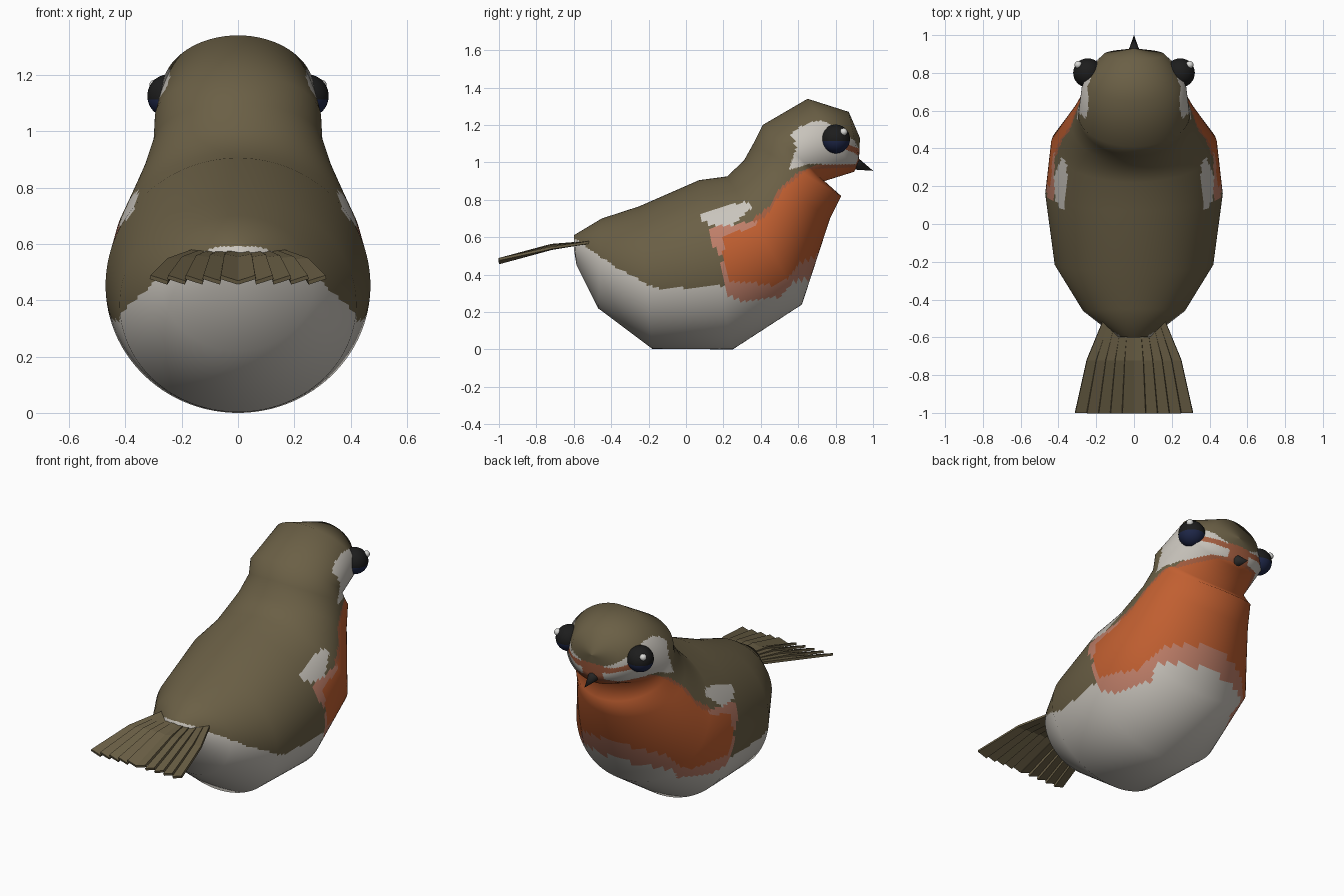
import bpy, bmesh, math
from mathutils import Vector

cube = bpy.data.objects.get("Cube")
if cube:
    bpy.data.objects.remove(cube)


def material(name, r, g, b):
    m = bpy.data.materials.new(name)
    m.use_nodes = True
    m.diffuse_color = (r, g, b, 1)
    m.node_tree.nodes["Principled BSDF"].inputs["Base Color"].default_value = (r, g, b, 1)
    return m


brown = material("olive brown", .145, .115, .06)
white = material("warm white", .58, .55, .5)
orange = material("breast orange", .53, .114, .03)
pink = material("pale orange", .52, .21, .14)
rust = material("rust", .37, .11, .05)
black = material("eye black", .012, .012, .012)
navy = material("eye navy", .013, .02, .065)
glint = material("eye glint", .7, .7, .68)
horn = material("beak horn", .022, .021, .02)


def finish(bm, name, mats):
    mesh = bpy.data.meshes.new(name)
    bm.to_mesh(mesh)
    bm.free()
    for m in mats:
        mesh.materials.append(m)
    obj = bpy.data.objects.new(name, mesh)
    bpy.context.collection.objects.link(obj)
    return obj


# Colour patches of the plumage as side outlines (y, z), later ones on top
BELLY = [(-.7, .62), (-.58, .585), (-.53, .545), (-.36, .43), (-.15, .32), (.21, .345),
         (.4, .45), (.9, .6), (.9, -.1), (-.7, -.1)]
BIB_EDGE = [(.11, .64), (.13, .57), (.19, .5), (.2, .4), (.22, .3), (.3, .25), (.5, .28),
            (.57, .36), (.9, .43), (.95, .99), (.7, .985), (.6, .95), (.5, .86), (.45, .77),
            (.34, .68), (.18, .66)]
BIB = [(.2, .61), (.35, .65), (.45, .74), (.52, .86), (.65, .965), (.95, .975), (.9, .6),
       (.7, .5), (.6, .46), (.53, .37), (.47, .34), (.24, .37), (.2, .5)]
WING_BAR = [(.07, .7), (.13, .66), (.25, .665), (.36, .76), (.34, .79), (.2, .77), (.1, .73)]
CHEEK = [(.55, .96), (.59, 1.08), (.56, 1.15), (.61, 1.19), (.7, 1.225), (.76, 1.21),
         (.84, 1.15), (.9, 1.12), (.93, 1.06), (.92, .99), (.66, .99)]
LORE = [(.82, 1.11), (.86, 1.1), (.95, 1.06), (.95, 1.02), (.9, 1.05), (.83, 1.08)]


def inside(poly, y, z):
    hit = False
    for (y1, z1), (y2, z2) in zip(poly, poly[1:] + poly[:1]):
        if (z1 > z) != (z2 > z) and y < y1 + (z - z1) * (y2 - y1) / (z2 - z1):
            hit = not hit
    return hit


def plumage(p):
    x, y, z = abs(p.x), p.y, p.z
    if inside(WING_BAR, y, z):
        return 1
    if inside(BIB, y, z):
        return 2
    if y > .85 and x < .07 and .95 < z < 1.08:
        return 4
    if inside(LORE, y, z):
        return 4
    if inside(CHEEK, y, z):
        return 1
    if inside(BIB_EDGE, y, z):
        return 4 if z > .69 else 3
    return 1 if inside(BELLY, y, z) else 0


# Body: slanted elliptical rings from rump to face (top y, z, bottom y, z, half width)
RINGS = [(-.6, .54, -.6, .539, .001), (-.6, .61, -.585, .45, .1), (-.45, .7, -.47, .22, .27),
         (-.25, .765, -.18, .003, .42), (.07, .905, .25, 0, .47), (.22, .925, .62, .24, .44),
         (.31, 1.01, .77, .7, .335), (.36, 1.1, .83, .82, .3), (.41, 1.2, .74, .9, .295),
         (.65, 1.34, .9, .95, .27), (.87, 1.27, .925, 1.01, .16), (.93, 1.131, .93, 1.13, .001)]
SIDES, STEPS = 160, 12


def ring_point(i, a):
    ty, tz, by, bz, w = RINGS[i]
    top, low = Vector((0, ty, tz)), Vector((0, by, bz))
    return (top + low) / 2 + (top - low) / 2 * math.cos(a) + Vector((w * math.sin(a), 0, 0))


def ring_normal(i, a):
    after = ring_point(min(i + 1, len(RINGS) - 1), a)
    before = ring_point(max(i - 1, 0), a)
    around = ring_point(i, a + .05) - ring_point(i, a - .05)
    return around.cross(after - before).normalized()


def build_body():
    bm = bmesh.new()
    rows, normals = [], []
    last = len(RINGS) - 1
    angles = [math.tau * k / SIDES for k in range(SIDES)]
    for s in range(last * STEPS + 1):
        i = min(s // STEPS, last - 1)
        t = s / STEPS - i
        rows.append([bm.verts.new(ring_point(i, a).lerp(ring_point(i + 1, a), t)) for a in angles])
        normals += [ring_normal(i, a).lerp(ring_normal(i + 1, a), t).normalized() for a in angles]
    for lower, upper in zip(rows, rows[1:]):
        for k in range(SIDES):
            n = (k + 1) % SIDES
            bm.faces.new((lower[k], lower[n], upper[n], upper[k]))
    bm.faces.new(rows[0][::-1])
    bm.faces.new(rows[-1])
    for f in bm.faces:
        f.smooth = True
        f.material_index = plumage(f.calc_center_median())
    body = finish(bm, "body", [brown, white, orange, pink, rust])
    body.data.normals_split_custom_set_from_vertices(normals)


build_body()


# Eyes with a navy lower half and a small glint
def ball(name, centre, radius, mats, split=-2):
    bm = bmesh.new()
    bmesh.ops.create_uvsphere(bm, u_segments=32, v_segments=20, radius=radius)
    for f in bm.faces:
        f.smooth = True
        f.material_index = int(f.calc_center_median().z < split * radius)
    finish(bm, name, mats).location = centre


for side, name in ((1, "left"), (-1, "right")):
    ball(name + "_eye", (side * .245, .8, 1.125), .077, [black, navy], -.12)
    ball(name + "_eye_glint", (side * .295, .843, 1.163), .02, [glint])

# Beak
bm = bmesh.new()
bmesh.ops.create_cone(bm, cap_ends=True, segments=12, radius1=.04, radius2=0, depth=.12)
beak = finish(bm, "beak", [horn])
tip, root = Vector((0, 1, .955)), Vector((0, .89, 1.0))
beak.location = (tip + root) / 2
beak.rotation_euler = (tip - root).to_track_quat("Z", "Y").to_euler()
for f in beak.data.polygons:
    f.use_smooth = len(f.vertices) == 3

# Tail: a fan of overlapping feathers, each a strip tilted across its width
FAN = [(-.5, .575, .16), (-.72, .553, .25), (-1, .472, .312)]
FEATHERS = 10
bm = bmesh.new()
for k in range(FEATHERS):
    u0, u1 = 2 * k / FEATHERS - 1, 2 * (k + 1) / FEATHERS - 1
    strip = []
    for j, (y, z, w) in enumerate(FAN):
        tilt = .005 * j
        rise = tilt if u0 + u1 < 0 else -tilt
        droop = .015 if j == 1 else 0
        strip.append([bm.verts.new((u * w, y, z + s * rise - droop * u * u))
                      for u, s in ((u0, 1), (u1, -1))])
    for a, b in zip(strip, strip[1:]):
        bm.faces.new((b[0], b[1], a[1], a[0]))
tail = finish(bm, "tail", [brown])
solid = tail.modifiers.new("thickness", "SOLIDIFY")
solid.thickness = .014
solid.offset = 0
